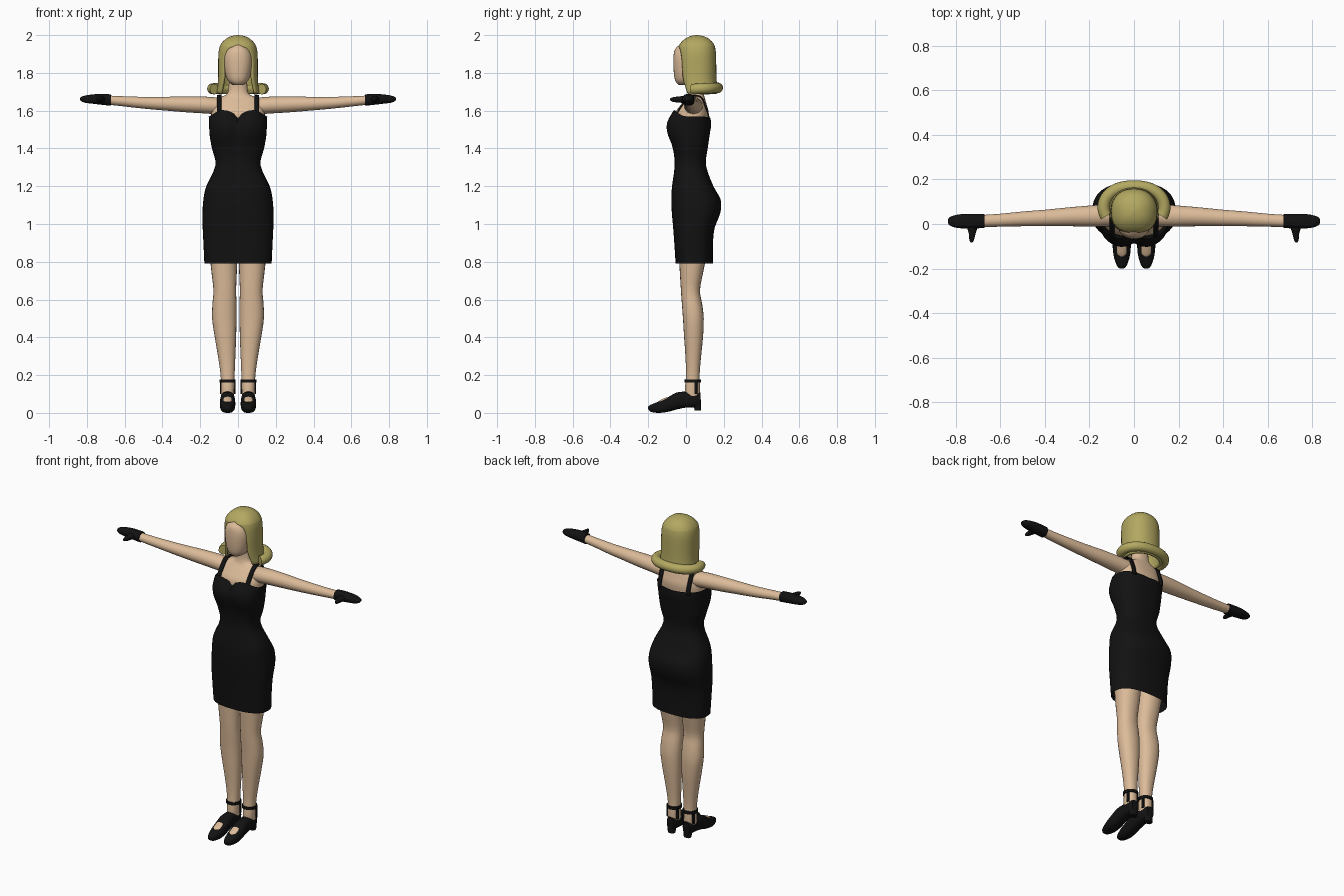
import bpy, bmesh, math
from mathutils import Vector


def material(name, rgb):
    m = bpy.data.materials.new(name)
    m.diffuse_color = (*rgb, 1)
    return m


SKIN = material("skin_tone", (0.72, 0.50, 0.32))
BLACK = material("black_cloth", (0.006, 0.006, 0.006))
HAIR = material("blonde", (0.45, 0.39, 0.12))


def finish(name, bm, mat, mirror=False, thick=0, recalc=True, angle=50):
    if recalc:
        bmesh.ops.recalc_face_normals(bm, faces=bm.faces)
    me = bpy.data.meshes.new(name)
    bm.to_mesh(me)
    bm.free()
    ob = bpy.data.objects.new(name, me)
    bpy.context.collection.objects.link(ob)
    me.materials.append(mat)
    bpy.ops.object.select_all(action='DESELECT')
    ob.select_set(True)
    bpy.context.view_layer.objects.active = ob
    bpy.ops.object.shade_smooth_by_angle(angle=math.radians(angle))
    if thick:
        ob.modifiers.new("thickness", 'SOLIDIFY').thickness = thick
    if mirror:
        ob.modifiers.new("mirror", 'MIRROR')
    return ob


def smooth_rows(rows, steps):
    """Catmull-Rom interpolation between cross-section rows."""
    out = []
    n = len(rows)
    for i in range(n - 1):
        a, b, c, d = (rows[min(max(i + k, 0), n - 1)] for k in (-1, 0, 1, 2))
        for s in range(steps):
            t = s / steps
            out.append([0.5 * (2 * q + (r - p) * t + (2 * p - 5 * q + 4 * r - w) * t * t
                               + (3 * q - p - 3 * r + w) * t ** 3)
                        for p, q, r, w in zip(a, b, c, d)])
    return out + [list(rows[-1])]


def spow(v, e):
    return math.copysign(abs(v) ** e, v)


def loft(rows, axis='z', sides=24, power=2.0, steps=3, cap=True):
    """Rows are (position, u0, u1, v0, v1): superellipses filling those bounds."""
    bm = bmesh.new()
    rings = []
    for t, u0, u1, v0, v1 in smooth_rows(rows, steps):
        ring = []
        for k in range(sides):
            a = 2 * math.pi * k / sides
            u = (u0 + u1) / 2 + (u1 - u0) / 2 * spow(math.sin(a), 2 / power)
            v = (v0 + v1) / 2 - (v1 - v0) / 2 * spow(math.cos(a), 2 / power)
            ring.append(bm.verts.new({'z': (u, v, t), 'x': (t, u, v), 'y': (u, t, v)}[axis]))
        rings.append(ring)
    for lo, hi in zip(rings, rings[1:]):
        for k in range(sides):
            j = (k + 1) % sides
            bm.faces.new((lo[k], lo[j], hi[j], hi[k]))
    if cap:
        bm.faces.new(rings[0])
        bm.faces.new(rings[-1])
    return bm


# dress: lofted body, then bust cleavage and sweetheart neckline
dress = loft([(0.79, -.178, .178, -.055, .142), (0.90, -.183, .183, -.062, .143),
              (0.98, -.187, .187, -.068, .152), (1.06, -.188, .188, -.075, .182),
              (1.13, -.183, .183, -.078, .183), (1.20, -.168, .168, -.074, .145),
              (1.31, -.119, .119, -.060, .106), (1.40, -.138, .138, -.070, .115),
              (1.47, -.150, .150, -.100, .125), (1.53, -.153, .153, -.106, .133),
              (1.59, -.155, .155, -.070, .130)], sides=40, power=2.5, cap=False)
for v in dress.verts:
    x, y, z = v.co
    if z > 1.4 and y < 0:
        v.co.y += 0.022 * math.exp(-(x / .03) ** 2) * min(1, (z - 1.4) / .08)
    if z > 1.5:
        r = min(abs(x) / .15, 1)
        dz = -.02 + (.033 * math.sin(math.pi * r) if y < .03 else -.012 * (1 - r))
        v.co.z += dz * (z - 1.5) / .09
finish("dress", dress, BLACK)

# dress straps: ribbons over the shoulders
strap = bmesh.new()
prev = None
for y, z in smooth_rows([(-.060, 1.56), (-.050, 1.59), (-.025, 1.63), (.012, 1.672), (.05, 1.684),
                         (.085, 1.672), (.105, 1.63), (.122, 1.58), (.124, 1.55)], 3):
    pair = [strap.verts.new((x, y, z)) for x in (.087, .111)]
    if prev:
        strap.faces.new((prev[0], prev[1], pair[1], pair[0]))
    prev = pair
finish("shoulder_straps", strap, BLACK, mirror=True, thick=.008)

# chest, shoulders and neck
finish("chest_and_neck", loft([(1.48, -.135, .135, -.05, .105), (1.58, -.142, .142, -.058, .120),
                               (1.63, -.132, .132, -.028, .110), (1.665, -.11, .11, 0, .10),
                               (1.685, -.062, .062, .01, .095), (1.72, -.05, .05, .015, .09),
                               (1.80, -.048, .048, .01, .09)], sides=32, power=2.4), SKIN)

# head
finish("head", loft([(1.735, -.022, .022, -.036, .04), (1.75, -.046, .046, -.052, .06),
                     (1.78, -.064, .064, -.062, .085), (1.84, -.076, .076, -.067, .10),
                     (1.89, -.076, .076, -.066, .10), (1.925, -.062, .062, -.058, .10),
                     (1.948, -.035, .035, -.036, .09)], sides=32, power=2.3), SKIN)

# arms, gloves and thumbs
finish("arms", loft([(.10, -.010, .090, 1.58, 1.668), (.17, -.012, .085, 1.585, 1.674),
                     (.28, -.010, .076, 1.592, 1.675), (.40, -.010, .064, 1.602, 1.673),
                     (.50, -.010, .056, 1.611, 1.673), (.60, -.012, .046, 1.622, 1.676),
                     (.69, -.014, .040, 1.632, 1.680)], 'x'), SKIN, mirror=True)
finish("gloves", loft([(.672, -.018, .045, 1.626, 1.686), (.72, -.020, .045, 1.631, 1.689),
                       (.77, -.020, .045, 1.637, 1.686), (.81, -.014, .038, 1.642, 1.680),
                       (.830, -.004, .029, 1.650, 1.673), (.836, .006, .018, 1.658, 1.667)],
                      'x', power=2.3), BLACK, mirror=True)
finish("glove_thumbs", loft([(-.084, .726, .734, 1.655, 1.665), (-.070, .718, .740, 1.647, 1.671),
                             (-.040, .710, .743, 1.643, 1.675), (.005, .695, .758, 1.640, 1.680)],
                            'y', sides=14), BLACK, mirror=True)

# legs
finish("legs", loft([(.05, .025, .085, .0, .070), (.12, .020, .090, -.006, .074),
                     (.20, .018, .092, .0, .072), (.30, .014, .106, -.003, .080),
                     (.40, .010, .123, -.010, .090), (.50, .008, .137, -.016, .094),
                     (.58, .008, .135, -.022, .085), (.65, .010, .130, -.027, .074),
                     (.75, .006, .141, -.033, .092), (.85, .003, .150, -.038, .11),
                     (.95, .003, .150, -.035, .11)], sides=24, power=2.2), SKIN, mirror=True)

# shoes: body, heel, bare instep, ankle and side straps
finish("shoes", loft([(-.200, .046, .064, .020, .034), (-.185, .032, .078, .005, .044),
                      (-.140, .018, .092, .0, .062), (-.090, .014, .096, .007, .086),
                      (-.050, .016, .094, .018, .108), (.0, .020, .091, .028, .113),
                      (.05, .022, .088, .030, .114), (.078, .032, .078, .038, .108)],
                     'y', power=2.6), BLACK, mirror=True)
finish("shoe_heels", loft([(.012, .034, .076, .045, .080), (.04, .031, .079, .040, .080),
                           (.07, .028, .082, .025, .080)], sides=16, power=3), BLACK, mirror=True)
finish("bare_insteps", loft([(-.147, .045, .065, .040, .060), (-.135, .033, .077, .045, .068),
                             (-.110, .029, .081, .050, .080), (-.097, .030, .080, .055, .086)],
                            'y', sides=16), SKIN, mirror=True)
finish("ankle_straps", loft([(.160, .012, .098, -.008, .080), (.177, .012, .098, -.008, .080)],
                            steps=1), BLACK, mirror=True)
finish("side_straps", loft([(.10, .014, .096, .044, .060), (.17, .014, .096, .044, .060)],
                           sides=12, power=6, steps=1), BLACK, mirror=True)

# hair: shell with a face opening; rows are (z, half width, front, back, half gap)
hair = bmesh.new()
rows = [(1.69, .116, -.018, .168, .092), (1.73, .108, -.033, .165, .086),
        (1.78, .105, -.038, .161, .076), (1.86, .105, -.042, .160, .075),
        (1.91, .103, -.042, .158, .064), (1.935, .098, -.040, .154, .040),
        (1.946, .094, -.037, .151, 0), (1.966, .080, -.022, .138, 0),
        (1.985, .057, .002, .115, 0), (1.996, .030, .028, .086, 0), (2.0, .002, .055, .059, 0)]
N, prev = 40, None
for z, rx, y0, y1, gap in smooth_rows(rows, 2):
    p = 2.5
    a0 = math.asin(min(1, (max(gap, 0) / rx) ** (p / 2)))
    ring = []
    for k in range(N + 1):
        a = a0 + (2 * math.pi - 2 * a0) * k / N
        e = 2 / p if math.cos(a) > 0 else 2 / 2.2
        ring.append(hair.verts.new((rx * spow(math.sin(a), e),
                                    (y0 + y1) / 2 - (y1 - y0) / 2 * spow(math.cos(a), e), z)))
    if prev:
        for k in range(N):
            hair.faces.new((prev[k], prev[k + 1], ring[k + 1], ring[k]))
    prev = ring
hair.faces.new(prev[:-1])
bmesh.ops.remove_doubles(hair, verts=hair.verts, dist=1e-5)
finish("hair", hair, HAIR, thick=.014, recalc=False)

# flipped hair roll: tube swept round the back of the neck
roll = bmesh.new()
prev = None
M, S, R = 32, 16, .028
for i in range(M + 1):
    a = math.radians(-25) + math.radians(230) * i / M
    c = Vector((.136 * spow(math.cos(a), .85), .075 + .093 * math.sin(a), 1.716 + .005 * math.sin(a)))
    out = Vector((math.cos(a) / .136, math.sin(a) / .093, 0)).normalized()
    ring = [roll.verts.new(c + R * (out * math.cos(b) + Vector((0, 0, math.sin(b)))))
            for b in (2 * math.pi * k / S for k in range(S))]
    if prev:
        for k in range(S):
            j = (k + 1) % S
            roll.faces.new((prev[k], prev[j], ring[j], ring[k]))
    else:
        roll.faces.new(ring)
    prev = ring
roll.faces.new(prev)
finish("hair_roll", roll, HAIR)
